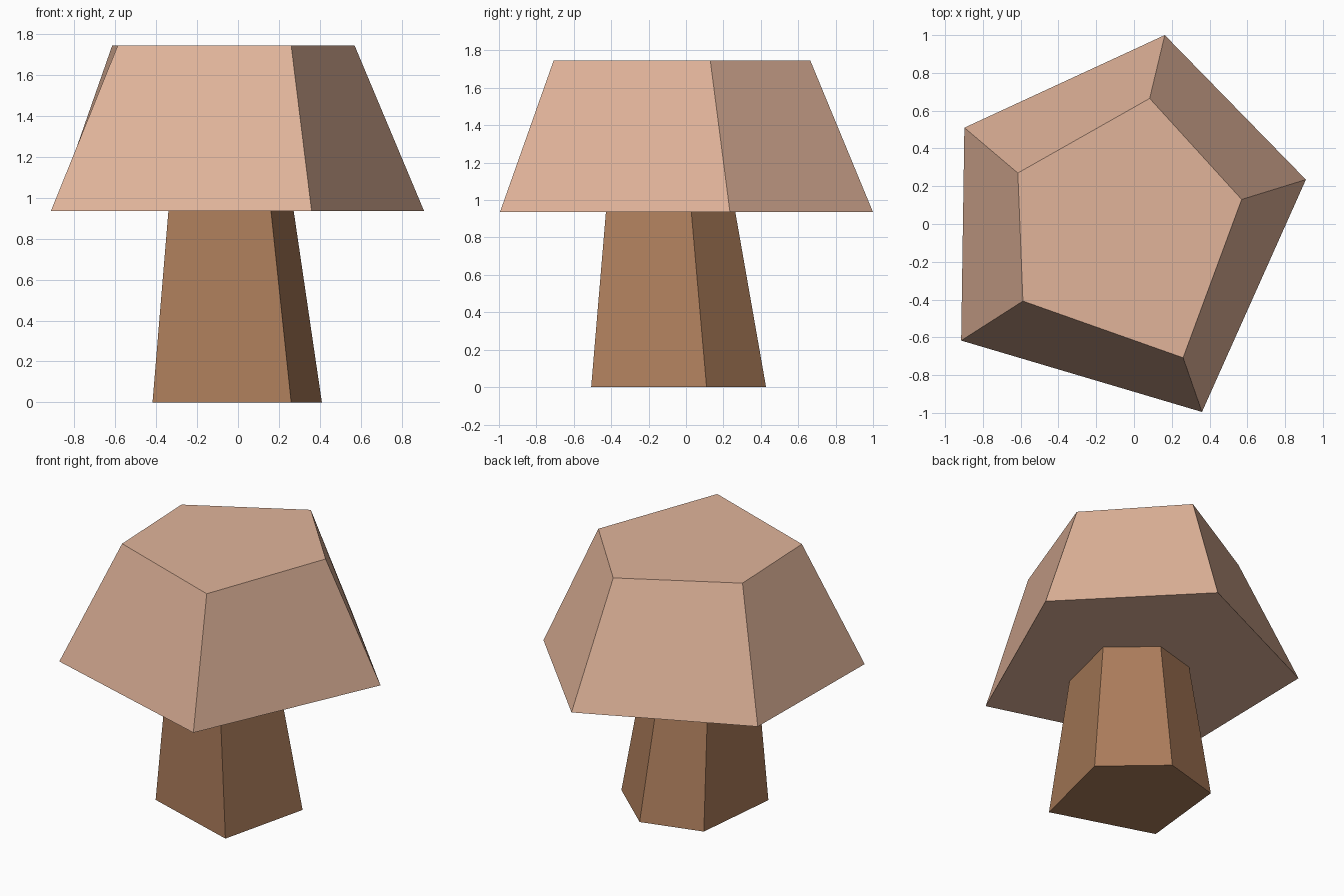
import bpy
import bmesh

if "Cube" in bpy.data.objects:
    bpy.data.objects.remove(bpy.data.objects["Cube"])


def material(name, rgb):
    # sRGB 0-255 to linear
    lin = [((c / 255 + 0.055) / 1.055) ** 2.4 for c in rgb]
    m = bpy.data.materials.new(name)
    m.diffuse_color = (*lin, 1)
    m.use_nodes = True
    m.node_tree.nodes["Principled BSDF"].inputs["Base Color"].default_value = m.diffuse_color
    return m


def loft(name, bottom, top, z0, z1, mat):
    """Closed flat-faced solid between two matching outlines."""
    bm = bmesh.new()
    lo = [bm.verts.new((x, y, z0)) for x, y in bottom]
    hi = [bm.verts.new((x, y, z1)) for x, y in top]
    bm.faces.new(lo[::-1])
    bm.faces.new(hi)
    n = len(lo)
    for i in range(n):
        j = (i + 1) % n
        bm.faces.new((lo[i], lo[j], hi[j], hi[i]))
    bmesh.ops.recalc_face_normals(bm, faces=bm.faces)
    mesh = bpy.data.meshes.new(name)
    bm.to_mesh(mesh)
    bm.free()
    mesh.materials.append(mat)
    obj = bpy.data.objects.new(name, mesh)
    bpy.context.collection.objects.link(obj)
    return obj


cap_colour = material("pale pink tan", (225, 180, 154))
stem_colour = material("warm brown", (172, 125, 91))

# Stem: irregular pentagon that narrows and leans slightly on its way up
stem = [(0.41, 0.11), (0.05, 0.428), (-0.355, 0.315), (-0.418, -0.29), (0.26, -0.507)]
stem_top = [(0.74 * x - 0.031, 0.74 * y - 0.053) for x, y in stem]
loft("stem", stem, stem_top, 0, 0.935, stem_colour)

# Cap: wide pentagon tapering to a flat top
cap = [(0.91, 0.235), (0.163, 1.0), (-0.898, 0.51), (-0.915, -0.617), (0.36, -0.995)]
cap_top = [(0.57, 0.13), (0.083, 0.665), (-0.615, 0.27), (-0.588, -0.408), (0.26, -0.708)]
loft("cap", cap, cap_top, 0.935, 1.745, cap_colour)
